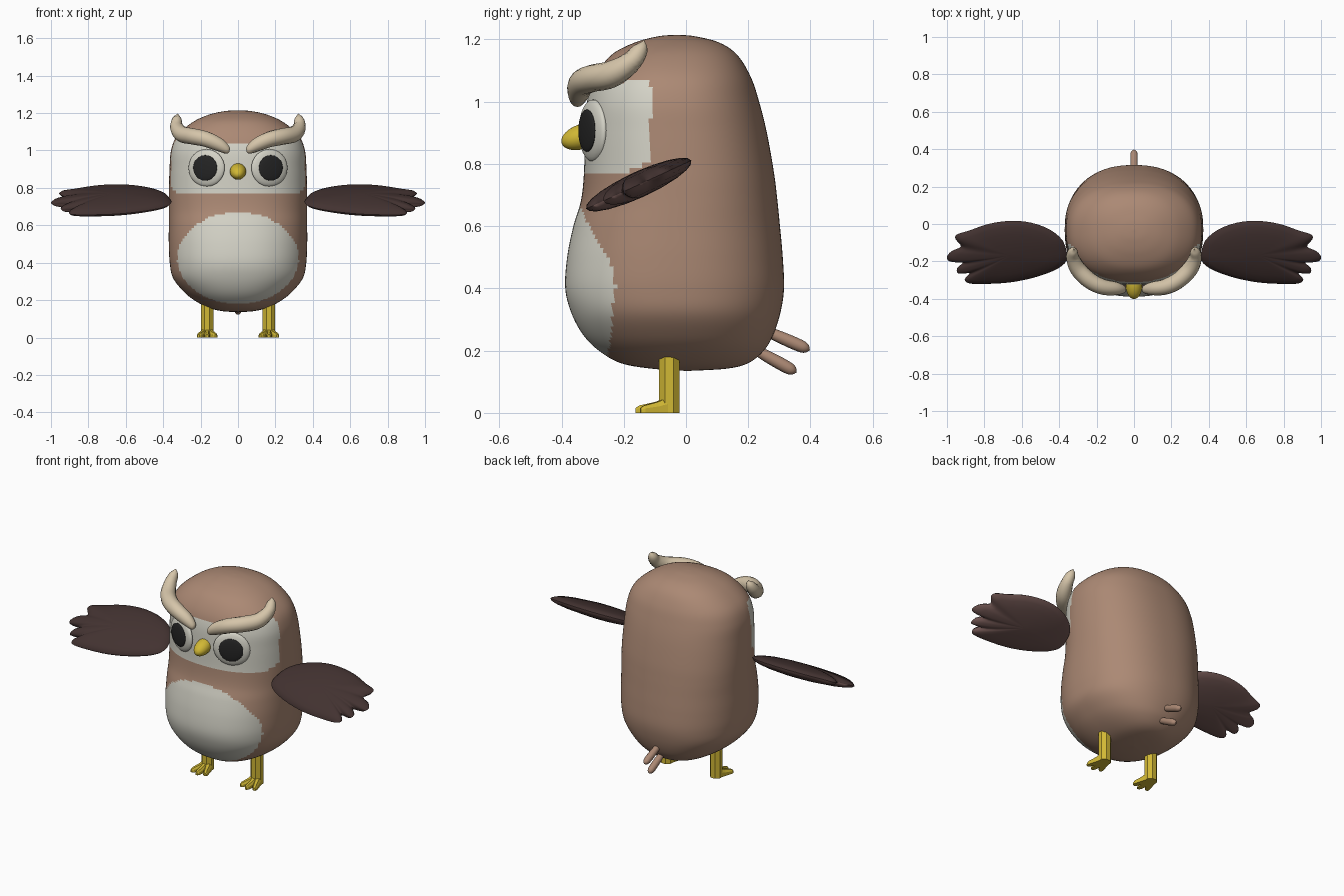
import bpy, bmesh, math
from mathutils import Vector, Matrix

if "Cube" in bpy.data.objects:
    bpy.data.objects.remove(bpy.data.objects["Cube"])


def material(name, rgb):
    m = bpy.data.materials.new(name)
    m.diffuse_color = (*rgb, 1)
    m.use_nodes = True
    m.node_tree.nodes["Principled BSDF"].inputs["Base Color"].default_value = m.diffuse_color
    return m


BROWN = material("brown", (0.41, 0.25, 0.175))
CREAM = material("cream", (0.66, 0.65, 0.57))
TAN = material("tan", (0.67, 0.56, 0.40))
DARK = material("dark_brown", (0.055, 0.032, 0.03))
MID = material("wing_brown", (0.15, 0.085, 0.078))
YELLOW = material("yellow", (0.64, 0.48, 0.035))
BLACK = material("black", (0.018, 0.018, 0.018))


def make(name, bm, mats, angle=60):
    bmesh.ops.recalc_face_normals(bm, faces=bm.faces)
    me = bpy.data.meshes.new(name)
    bm.to_mesh(me)
    bm.free()
    for m in mats:
        me.materials.append(m)
    ob = bpy.data.objects.new(name, me)
    bpy.context.collection.objects.link(ob)
    bpy.ops.object.select_all(action='DESELECT')
    ob.select_set(True)
    bpy.context.view_layer.objects.active = ob
    if angle:
        bpy.ops.object.shade_smooth_by_angle(angle=math.radians(angle))
    return ob


def catmull(rows, steps):
    """Smooth interpolation through rows of numbers."""
    rows = [Vector(r) for r in rows]
    out = []
    for i in range(len(rows) - 1):
        a, b, c, d = (rows[max(i - 1, 0)], rows[i], rows[i + 1],
                      rows[min(i + 2, len(rows) - 1)])
        for k in range(steps):
            t = k / steps
            out.append(0.5 * (2 * b + (c - a) * t + (2 * a - 5 * b + 4 * c - d) * t * t
                              + (3 * b - a - 3 * c + d) * t ** 3))
    return out + [rows[-1]]


def loft(bm, rings):
    """Skin closed rings of points and cap both ends."""
    vs = [[bm.verts.new(p) for p in r] for r in rings]
    n = len(vs[0])
    for a, b in zip(vs, vs[1:]):
        for i in range(n):
            bm.faces.new((a[i], a[(i + 1) % n], b[(i + 1) % n], b[i]))
    bm.faces.new(vs[0])
    bm.faces.new(vs[-1])


def tube(name, rows, mat, steps=5, sides=14):
    """Round tube along rows of x, y, z, radius."""
    pts = catmull(rows, steps)
    rings = []
    for i, p in enumerate(pts):
        d = (pts[min(i + 1, len(pts) - 1)] - pts[max(i - 1, 0)]).to_3d().normalized()
        u = d.cross(Vector((0.3, 0.5, 1))).normalized()
        w = d.cross(u)
        r = max(p[3], 0.002)
        rings.append([p.to_3d() + r * (u * math.cos(a) + w * math.sin(a))
                      for a in (math.tau * k / sides for k in range(sides))])
    bm = bmesh.new()
    loft(bm, rings)
    return make(name, bm, [mat])


def ellipsoid(name, loc, radii, rot, mat):
    bm = bmesh.new()
    bmesh.ops.create_uvsphere(bm, u_segments=32, v_segments=16, radius=1)
    bm.transform(Matrix.Translation(loc) @ rot @ Matrix.Diagonal((*radii, 1)))
    return make(name, bm, [mat])


# Body: height, half width, front y, back y
profile = [(0.135, 0.004, 0.0, 0.008), (0.142, 0.09, -0.11, 0.13), (0.16, 0.16, -0.21, 0.2),
           (0.2, 0.235, -0.28, 0.25), (0.25, 0.295, -0.33, 0.28), (0.32, 0.348, -0.368, 0.303),
           (0.4, 0.365, -0.388, 0.315), (0.5, 0.37, -0.382, 0.311), (0.6, 0.37, -0.362, 0.302),
           (0.68, 0.37, -0.338, 0.294), (0.77, 0.37, -0.328, 0.283), (0.9, 0.366, -0.325, 0.26),
           (1.0, 0.358, -0.318, 0.235), (1.08, 0.325, -0.293, 0.208), (1.15, 0.245, -0.24, 0.165),
           (1.19, 0.16, -0.165, 0.107), (1.21, 0.075, -0.09, 0.03), (1.215, 0.004, -0.034, -0.026)]
SEG = 128
rings = []
for z, w, f, b in catmull(profile, 7):
    ring = []
    for i in range(SEG):
        c, s = math.cos(math.tau * i / SEG), math.sin(math.tau * i / SEG)
        e = 2 / 2.3
        ring.append((w * math.copysign(abs(c) ** e, c),
                     (f + b) / 2 + (b - f) / 2 * math.copysign(abs(s) ** e, s), z))
    rings.append(ring)
bm = bmesh.new()
loft(bm, rings)
for face in bm.faces:
    x, y, z = face.calc_center_median()
    belly = y < 0 and (x / 0.325) ** 2 + ((z - 0.425) / 0.245) ** 2 < 1
    mask = y < -0.113 and 0.77 + 0.4 * max(0, y + 0.2) < z < 1.03 + 0.12 * abs(x)
    face.material_index = int(belly or mask)
make("body", bm, [BROWN, CREAM])

# Wing outline in top plan, from the root around the feathered tip
outline = [(0.355, -0.17), (0.38, -0.09), (0.45, -0.03), (0.55, 0.007), (0.66, 0.017),
           (0.78, 0.0), (0.88, -0.035), (0.945, -0.055), (0.955, -0.08), (0.925, -0.12),
           (0.975, -0.145), (1.0, -0.175), (0.985, -0.2), (0.915, -0.205), (0.945, -0.235),
           (0.94, -0.265), (0.88, -0.262), (0.905, -0.295), (0.88, -0.318), (0.78, -0.32),
           (0.66, -0.312), (0.54, -0.288), (0.43, -0.25), (0.37, -0.21)]


def wing(side):
    fine = [p for p in catmull([Vector(p) for p in outline + outline[:1]], 3)][:-1]
    mid = Vector((0.66, -0.15))
    bm = bmesh.new()
    shells = []
    for sign, scales in ((-1, (0.05, 0.35, 0.65, 0.85, 0.96)), (1, (1, 0.96, 0.85, 0.65, 0.35, 0.05))):
        for s in scales:
            h = sign * 0.042 * math.sqrt(max(0, 1 - s * s))
            ring = []
            for p in fine:
                q = mid + (p - mid) * s
                # chord slopes down towards the front
                ring.append((side * q.x, q.y - 0.42 * h, 0.732 + 0.46 * (q.y + 0.155) + 0.9 * h))
            shells.append(ring)
    loft(bm, shells)
    bmesh.ops.recalc_face_normals(bm, faces=bm.faces)
    for face in bm.faces:
        face.material_index = int(face.normal.dot(Vector((0, -0.42, 0.9))) < 0)
    make("wing", bm, [DARK, MID])


def leg(side):
    cx = side * 0.165
    bm = bmesh.new()
    bmesh.ops.create_cone(bm, cap_ends=True, segments=8, radius1=0.036, radius2=0.036, depth=0.19,
                          matrix=Matrix.Translation((cx, -0.054, 0.095))
                          @ Matrix.Rotation(math.pi / 8, 4, 'Z'))
    # Three tapered toes with flat soles
    for dx, ty in ((-0.042, -0.135), (0, -0.15), (0.042, -0.135)):
        a, b = Vector((cx + dx * 0.2, -0.05, 0)), Vector((cx + dx, ty, 0))
        u = Vector((-(b - a).y, (b - a).x, 0)).normalized()
        d = (b - a).normalized()
        rings = []
        for p, w, h in ((a, 0.022, 0.055), (a.lerp(b, 0.5), 0.017, 0.035),
                        (b, 0.013, 0.024), (b + d * 0.012, 0.006, 0.016)):
            rings.append([p + u * (w * k) + Vector((0, 0, h * t)) for k, t in
                          ((-1, 0), (1, 0), (1, 0.6), (0.5, 1), (-0.5, 1), (-1, 0.6))])
        loft(bm, rings)
    make("leg", bm, [YELLOW], angle=0)


# Paired parts
for side in (-1, 1):
    wing(side)
    leg(side)
    turn = Matrix.Rotation(side * math.radians(22), 4, 'Z')
    out = turn @ Vector((0, -1, 0))
    eye = Vector((side * 0.168, -0.299, 0.907))
    ellipsoid("eye", eye, (0.104, 0.026, 0.1), turn, CREAM)
    ellipsoid("pupil", eye + out * 0.021, (0.069, 0.011, 0.068), turn, BLACK)
    brow = [(0.045, -0.35, 0.995, 0.0), (0.055, -0.35, 1.0, 0.02), (0.1, -0.345, 1.03, 0.036),
            (0.17, -0.335, 1.06, 0.042), (0.24, -0.3, 1.075, 0.044), (0.3, -0.24, 1.088, 0.043),
            (0.328, -0.18, 1.125, 0.035), (0.326, -0.145, 1.17, 0.024), (0.322, -0.135, 1.197, 0.0)]
    tube("brow", [(side * x, y, z, r) for x, y, z, r in brow], TAN)

# Beak
ellipsoid("beak", Vector((0, -0.333, 0.888)), (0.043, 0.07, 0.04),
          Matrix.Rotation(math.radians(18), 4, 'X'), YELLOW)

# Tail feathers
for y0, z0, y1, z1 in ((0.23, 0.275, 0.398, 0.202), (0.2, 0.215, 0.355, 0.13)):
    a, b = Vector((0, y0, z0)), Vector((0, y1, z1))
    tube("tail_feather", [(*a.lerp(b, t), r) for t, r in
                          ((0, 0.012), (0.4, 0.019), (0.8, 0.02), (0.94, 0.014), (1, 0.0))], BROWN)
